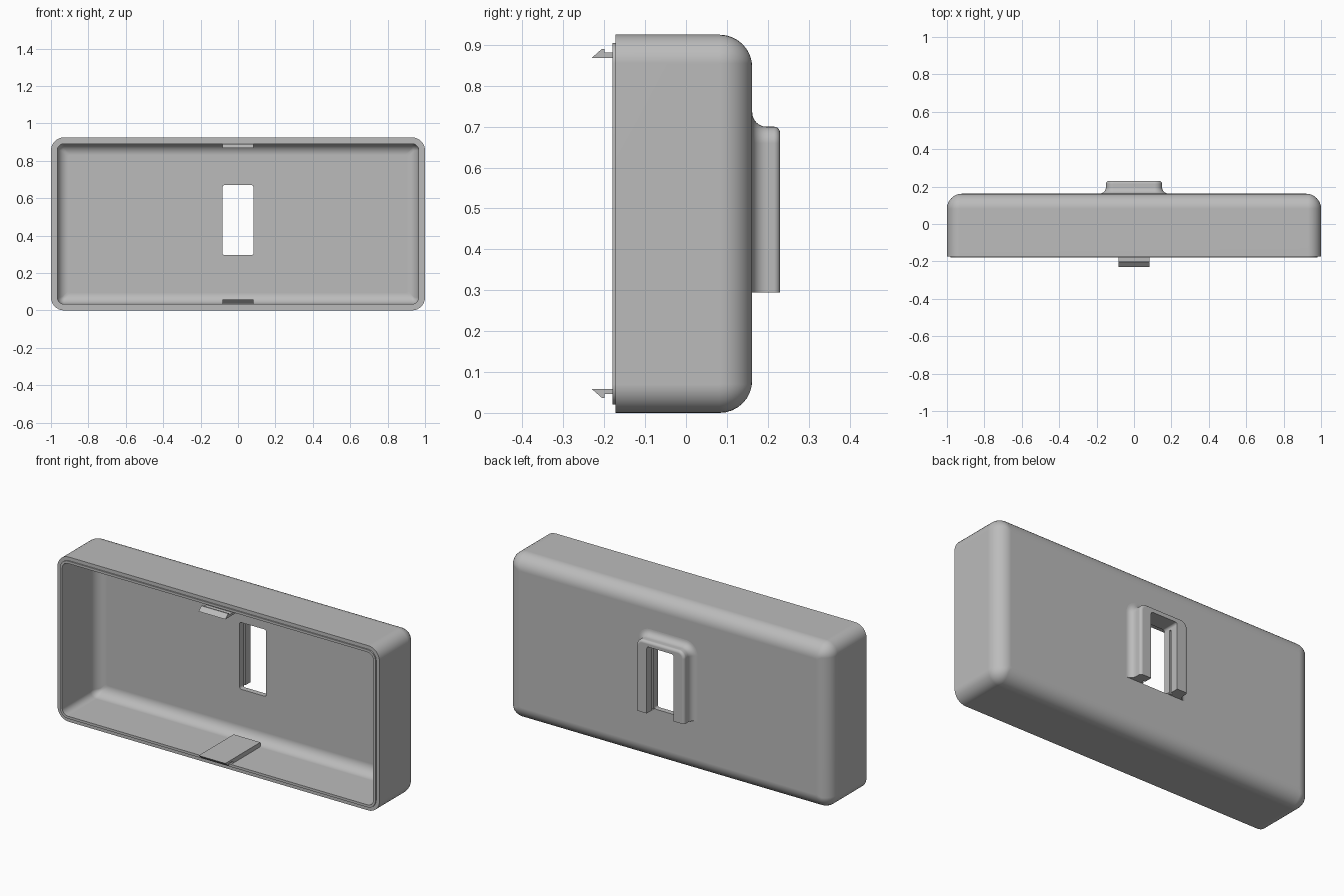
import bpy, bmesh, math
from mathutils import Vector

if "Cube" in bpy.data.objects:
    bpy.data.objects.remove(bpy.data.objects["Cube"], do_unlink=True)

HEIGHT, BACK, SLOT_X, SLOT_LOW, SLOT_TOP = 0.925, 0.162, 0.083, 0.295, 0.67

grey = bpy.data.materials.new("plain grey")
grey.use_nodes = True
colour = (0.5, 0.5, 0.5, 1)
grey.diffuse_color = colour
grey.node_tree.nodes["Principled BSDF"].inputs["Base Color"].default_value = colour


def rounded_rect(hx, z0, z1, r, steps=8):
    """Outline in x and z, counter-clockwise."""
    pts = []
    for k, (sx, z) in enumerate([(1, z1 - r), (-1, z1 - r), (-1, z0 + r), (1, z0 + r)]):
        for i in range(steps + 1):
            a = math.pi / 2 * (k + i / steps)
            pts.append((sx * (hx - r) + r * math.cos(a), z + r * math.sin(a)))
    return pts


def arc(cx, cy, r, a0, a1, n=8):
    angles = [math.radians(a0 + (a1 - a0) * i / n) for i in range(n + 1)]
    return [(cx + r * math.cos(a), cy + r * math.sin(a)) for a in angles]


def loft(name, rings):
    """Skin a list of (outline, y) rings and cap both ends."""
    bm = bmesh.new()
    loops = [[bm.verts.new((x, y, z)) for x, z in pts] for pts, y in rings]
    for a, b in zip(loops, loops[1:]):
        for i in range(len(a)):
            j = (i + 1) % len(a)
            bm.faces.new((a[i], a[j], b[j], b[i]))
    bm.faces.new(loops[0])
    bm.faces.new(loops[-1])
    bmesh.ops.recalc_face_normals(bm, faces=bm.faces)
    return finish(name, bm)


def finish(name, bm):
    me = bpy.data.meshes.new(name)
    bm.to_mesh(me)
    bm.free()
    me.materials.append(grey)
    ob = bpy.data.objects.new(name, me)
    bpy.context.collection.objects.link(ob)
    return ob


def activate(ob):
    bpy.ops.object.select_all(action='DESELECT')
    ob.select_set(True)
    bpy.context.view_layer.objects.active = ob


def cut(ob, cutter):
    activate(ob)
    mod = ob.modifiers.new("cut", 'BOOLEAN')
    mod.operation, mod.object, mod.solver = 'DIFFERENCE', cutter, 'EXACT'
    bpy.ops.object.modifier_apply(modifier=mod.name)
    bpy.data.objects.remove(cutter, do_unlink=True)


def smooth(ob):
    activate(ob)
    bpy.ops.object.shade_smooth_by_angle(angle=math.radians(35))
    ob.modifiers.new("normals", 'WEIGHTED_NORMAL').keep_sharp = True


# Open housing: outer skin, stepped rim and inner skin as (inset, y) profile
profile = arc(0.08, BACK - 0.08, 0.08, 90, 180)
profile += [(0, -0.173), (0.02, -0.173), (0.02, -0.18), (0.034, -0.18)]
profile += arc(0.094, BACK - 0.09, 0.06, 180, 90)
housing = loft("housing", [
    (rounded_rect(1 - i, i, HEIGHT - i, max(0.07 - i, 0.012)), y) for i, y in profile])
cut(housing, loft("slot_cutter", [
    (rounded_rect(SLOT_X, SLOT_LOW, SLOT_TOP, 0.012), y) for y in (0, 0.4)]))
smooth(housing)

# Arch-shaped bracket around the slot, flared at the wall and open below
flare = [(0.035, BACK - 0.01)] + arc(0.035, BACK + 0.035, 0.035, 270, 180)
flare += arc(-0.015, 0.215, 0.015, 0, 90)
bracket = loft("slot_bracket", [
    (rounded_rect(0.15 + d, SLOT_LOW - 0.1, 0.70 + d, 0.04 + d), y) for d, y in flare])
for label, hx, z0, z1, y0, y1 in [
        ("foot_cutter", 0.5, 0, SLOT_LOW, 0, 0.4),
        ("arch_cutter", SLOT_X, 0.1, SLOT_TOP, 0, 0.4),
        ("groove_cutter", SLOT_X + 0.012, 0.1, SLOT_TOP - 0.02, BACK + 0.008, BACK + 0.022)]:
    cut(bracket, loft(label, [(rounded_rect(hx, z0, z1, 0.012), y)
                              if label == "arch_cutter" else
                              ([(hx, z1), (-hx, z1), (-hx, z0), (hx, z0)], y)
                              for y in (y0, y1)]))
smooth(bracket)

# Hooked snap tabs on the floor and ceiling
hook = [(-0.231, 0.059), (-0.206, 0.037), (-0.199, 0.037), (-0.199, 0.046),
        (-0.165, 0.046), (-0.165, 0.03), (0.08, 0.03), (0.08, 0.059)]
for name, flip in (("lower_snap_tab", False), ("upper_snap_tab", True)):
    bm = bmesh.new()
    face = bm.faces.new([bm.verts.new((-SLOT_X, y, HEIGHT - z + 0.002 if flip else z))
                         for y, z in hook])
    side = bmesh.ops.extrude_face_region(bm, geom=[face])["geom"]
    bmesh.ops.translate(bm, vec=Vector((2 * SLOT_X, 0, 0)),
                        verts=[g for g in side if isinstance(g, bmesh.types.BMVert)])
    bmesh.ops.recalc_face_normals(bm, faces=bm.faces)
    finish(name, bm)
